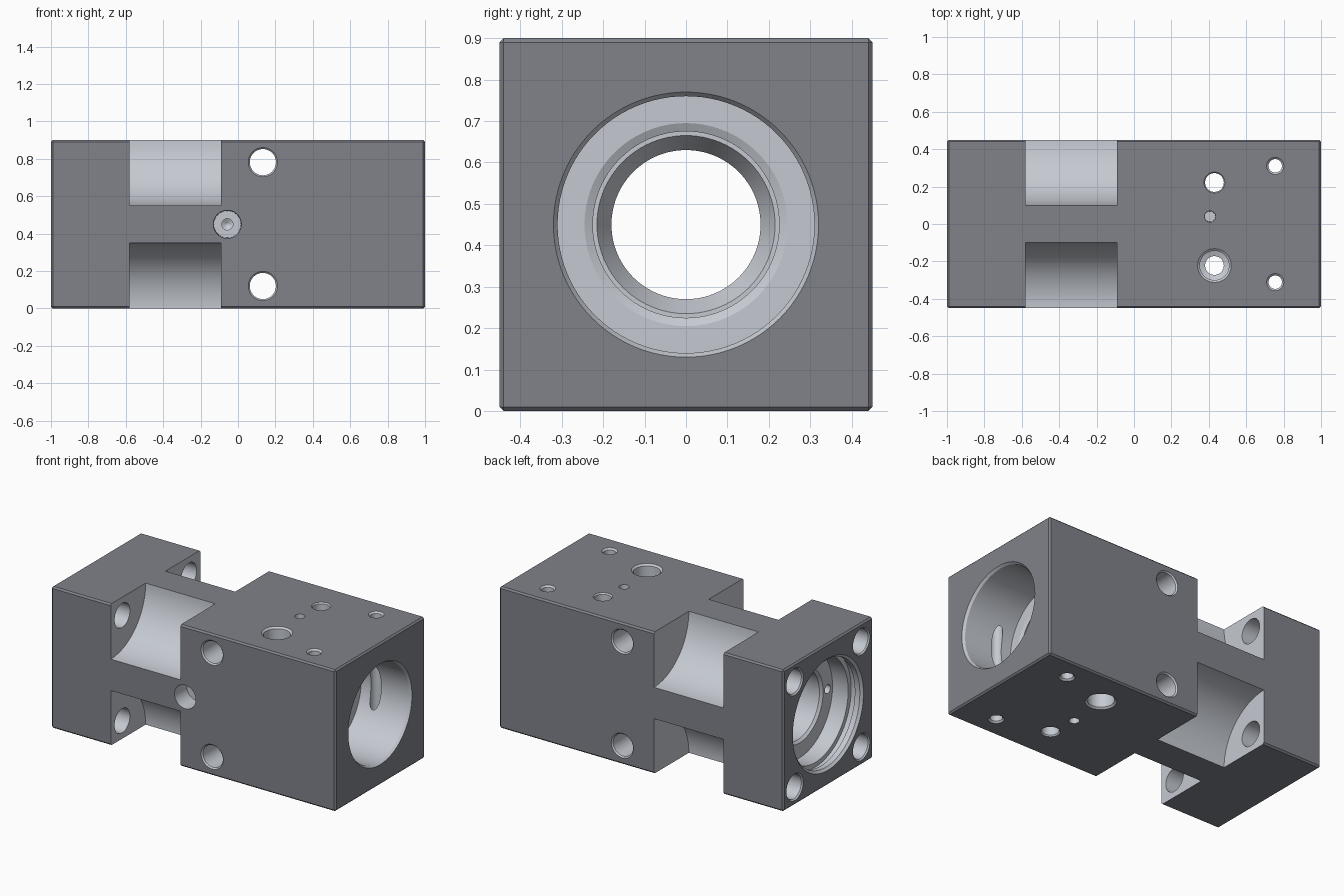
import bpy, bmesh, math
from mathutils import Matrix, Vector

if "Cube" in bpy.data.objects:
    bpy.data.objects.remove(bpy.data.objects["Cube"])

H = 0.45  # half width; the bore axis sits at z = H


def material(name, rgb):
    mat = bpy.data.materials.new(name)
    mat.diffuse_color = (*rgb, 1)
    mat.use_nodes = True
    mat.node_tree.nodes["Principled BSDF"].inputs["Base Color"].default_value = mat.diffuse_color
    return mat


MATS = [material("dark_coating", (0.215, 0.225, 0.255)),
        material("machined_metal", (0.56, 0.59, 0.64))]


def finish(name, bm, slot):
    bmesh.ops.recalc_face_normals(bm, faces=bm.faces)
    for f in bm.faces:
        f.material_index = slot
    mesh = bpy.data.meshes.new(name)
    bm.to_mesh(mesh)
    bm.free()
    for m in MATS:
        mesh.materials.append(m)
    ob = bpy.data.objects.new(name, mesh)
    bpy.context.collection.objects.link(ob)
    return ob


def lathe(name, origin, axis, profile, n=48):
    """Closed solid turned around an axis from (distance, radius) points."""
    bm = bmesh.new()
    turn = Vector((0, 0, 1)).rotation_difference(Vector(axis)).to_matrix().to_4x4()
    place = Matrix.Translation(origin) @ turn
    rings = []
    for t, r in profile:
        rings.append([bm.verts.new(place @ Vector((r * math.cos(a), r * math.sin(a), t)))
                      for a in (2 * math.pi * i / n for i in range(n))])
    for a, b in zip(rings, rings[1:]):
        for i in range(n):
            j = (i + 1) % n
            bm.faces.new((a[i], a[j], b[j], b[i]))
    bm.faces.new(rings[0])
    bm.faces.new(rings[-1])
    return finish(name, bm, 1)


def cut(cutter):
    mod = body.modifiers.new("cut", 'BOOLEAN')
    mod.operation = 'DIFFERENCE'
    mod.solver = 'EXACT'
    mod.object = cutter
    bpy.ops.object.modifier_apply(modifier=mod.name)
    bpy.data.objects.remove(cutter, do_unlink=True)


def through(r, length, c=0.008):
    """Through hole with a small countersink at both ends."""
    return [(-0.01, r + c), (0, r + c), (c, r), (length - c, r),
            (length, r + c), (length + 0.01, r + c)]


# Chamfered block
bm = bmesh.new()
bmesh.ops.create_cube(bm, size=1)
bmesh.ops.scale(bm, vec=(2, 2 * H, 2 * H), verts=bm.verts)
bmesh.ops.translate(bm, vec=(0, 0, H), verts=bm.verts)
bmesh.ops.bevel(bm, geom=bm.edges[:], offset=0.01, segments=1, affect='EDGES')
body = finish("valve_block", bm, 0)
bpy.context.view_layer.objects.active = body
body.select_set(True)

# Central stepped bore, left mouth to right mouth
cut(lathe("bore", (0, 0, H), (1, 0, 0), [
    (-1.01, 0.355), (-1.0, 0.355), (-0.985, 0.34), (-0.95, 0.34), (-0.95, 0.36),
    (-0.91, 0.36), (-0.91, 0.33), (-0.80, 0.33), (-0.80, 0.235), (-0.785, 0.22),
    (-0.45, 0.22), (-0.43, 0.18), (0.24, 0.18), (0.30, 0.215), (0.30, 0.225),
    (0.64, 0.225), (0.65, 0.245), (0.65, 0.31), (0.985, 0.31), (1.0, 0.32),
    (1.01, 0.32)], 96))

for sy in (-1, 1):
    for sz in (-1, 1):
        # Scooped corner reliefs
        cut(lathe("relief", (-0.58, sy * H, H + sz * H), (1, 0, 0),
                  [(0, 0.35), (0.49, 0.35)], 96))
        # Flange bolt holes
        cut(lathe("bolt_hole", (-1, sy * 0.335, H + sz * 0.335), (1, 0, 0),
                  [(-0.01, 0.085), (0, 0.085), (0.008, 0.077), (0.45, 0.077)]))

# Cross holes front to back
for z in (0.12, 0.782):
    cut(lathe("cross_hole", (0.133, -H, z), (0, 1, 0), through(0.07, 2 * H)))

# Front port and the drilling that links it to the left bore step
cut(lathe("port", (-0.057, -H, H), (0, 1, 0),
          [(-0.01, 0.075), (0.12, 0.072), (0.12, 0.03), (0.20, 0.03), (0.215, 0.005)]))
cut(lathe("drilling", (-0.82, -0.28, H), (1, 0, 0), [(0, 0.028), (0.765, 0.028)], 32))

# Vertical ports, screws and pins; top and bottom mirror around the bore axis
for s in (1, -1):
    top, down = H + s * H, (0, 0, -s)
    cut(lathe("stepped_port", (0.43, -s * 0.222, top), down,
              [(-0.01, 0.09), (0, 0.09), (0.01, 0.078), (0.14, 0.078),
               (0.15, 0.05), (0.892, 0.05), (0.9, 0.056), (0.91, 0.056)]))
    cut(lathe("pin_hole", (0.407, s * 0.04, top), down,
              [(-0.01, 0.03), (0.09, 0.028)], 32))
    cut(lathe("screw_hole", (0.755, s * 0.311, 0), (0, 0, 1),
              through(0.036, 2 * H, 0.01), 32))

bpy.ops.object.shade_smooth_by_angle(angle=math.radians(25))
